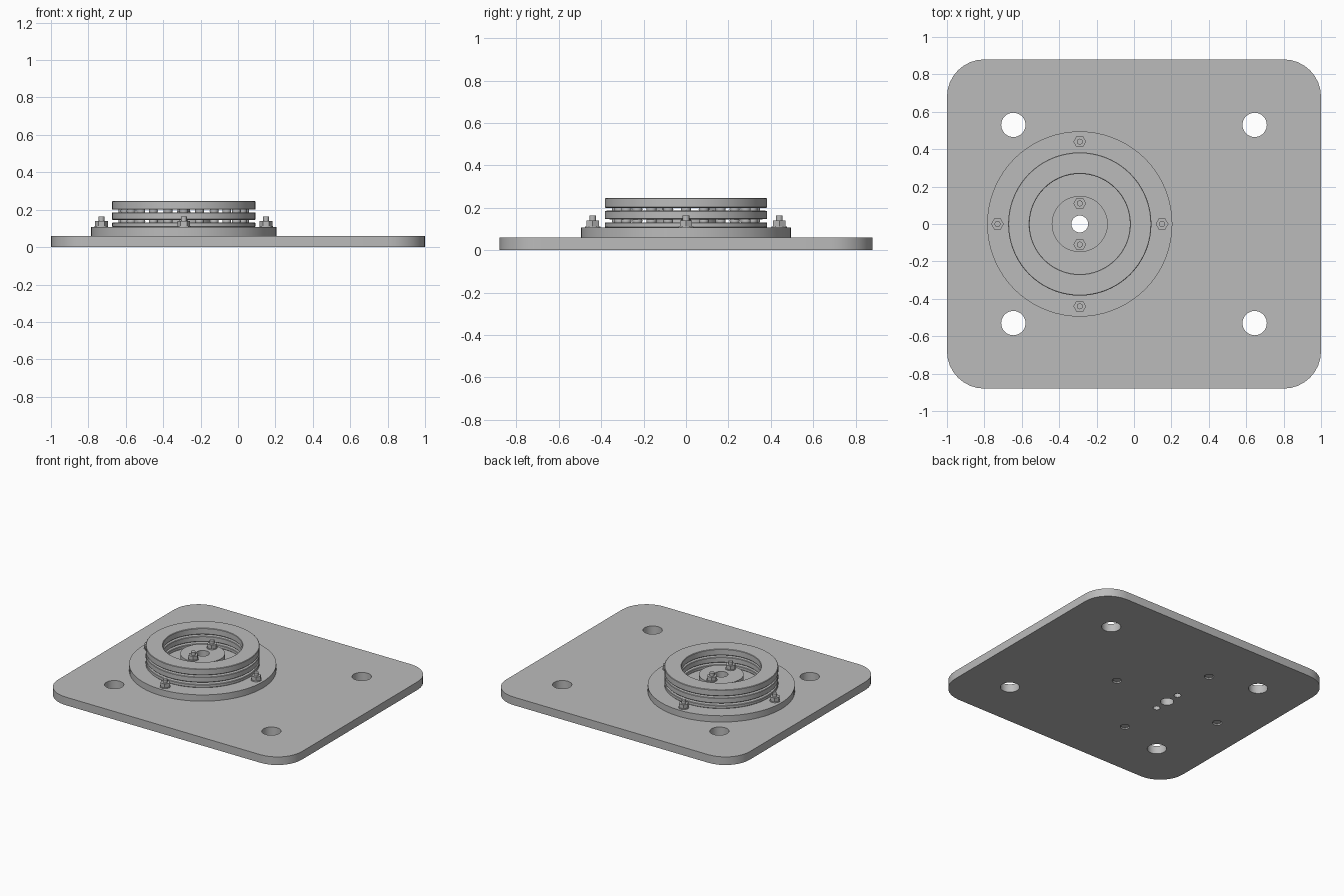
import bpy, bmesh
from math import pi, sin, cos, acos

if "Cube" in bpy.data.objects:
    bpy.data.objects.remove(bpy.data.objects["Cube"])

steel = bpy.data.materials.new("steel grey")
steel.use_nodes = True
GREY = (0.5, 0.5, 0.5, 1)
steel.diffuse_color = GREY
steel.node_tree.nodes["Principled BSDF"].inputs["Base Color"].default_value = GREY

CX = -0.29            # axis of the bearing
PLATE = 0.06          # top of the base plate
FLANGE = 0.107        # top of the flange
HUB = 0.185           # top of the hub


def finish(ob, angle=35):
    ob.data.materials.clear()
    ob.data.materials.append(steel)
    bpy.ops.object.select_all(action='DESELECT')
    ob.select_set(True)
    bpy.context.view_layer.objects.active = ob
    bpy.ops.object.shade_smooth_by_angle(angle=angle * pi / 180)
    return ob


def circle(x, y, r, n=32):
    return [(x + r * cos(2 * pi * i / n), y + r * sin(2 * pi * i / n)) for i in range(n)]


def slab(name, outlines, z0, z1):
    """Extrude closed outlines; inner outlines become holes."""
    cu = bpy.data.curves.new(name, 'CURVE')
    cu.dimensions = '2D'
    cu.fill_mode = 'BOTH'
    cu.extrude = (z1 - z0) / 2
    for pts in outlines:
        sp = cu.splines.new('POLY')
        sp.points.add(len(pts) - 1)
        for p, (x, y) in zip(sp.points, pts):
            p.co = (x, y, 0, 1)
        sp.use_cyclic_u = True
    ob = bpy.data.objects.new(name, cu)
    ob.location.z = (z0 + z1) / 2
    bpy.context.collection.objects.link(ob)
    bpy.ops.object.select_all(action='DESELECT')
    ob.select_set(True)
    bpy.context.view_layer.objects.active = ob
    bpy.ops.object.convert(target='MESH')
    ob = bpy.context.view_layer.objects.active
    bm = bmesh.new()
    bm.from_mesh(ob.data)
    bmesh.ops.remove_doubles(bm, verts=bm.verts, dist=1e-5)
    bmesh.ops.recalc_face_normals(bm, faces=bm.faces)
    bm.to_mesh(ob.data)
    bm.free()
    return finish(ob)


def lathe(name, profile, n=72):
    """Spin a closed (radius, z) profile about the bearing axis."""
    bm = bmesh.new()
    rings = [[bm.verts.new((CX + x, y, z)) for x, y in circle(0, 0, r, n)] for r, z in profile]
    for a, b in zip(rings, rings[1:] + rings[:1]):
        for i in range(n):
            j = (i + 1) % n
            bm.faces.new((a[i], a[j], b[j], b[i]))
    bmesh.ops.recalc_face_normals(bm, faces=bm.faces)
    me = bpy.data.meshes.new(name)
    bm.to_mesh(me)
    bm.free()
    ob = bpy.data.objects.new(name, me)
    bpy.context.collection.objects.link(ob)
    return finish(ob)


# Bolt positions
flange_bolts = [(CX + 0.44, 0), (CX, 0.44), (CX - 0.44, 0), (CX, -0.44)]
hub_bolts = [(CX, 0.11), (CX, -0.11)]
bore = circle(CX, 0, 0.045)
hub_holes = [circle(x, y, 0.024, 20) for x, y in hub_bolts]

# Base plate with rounded corners, mounting holes and bolt holes
R, K = 0.2, 8
outline = []
for q, (sx, sy) in enumerate([(1, 1), (-1, 1), (-1, -1), (1, -1)]):
    for k in range(K + 1):
        a = (q + k / K) * pi / 2
        outline.append((sx * (1 - R) + R * cos(a), sy * (0.88 - R) + R * sin(a)))
mounts = [circle(sx * 0.645, sy * 0.53, 0.065) for sx in (-1, 1) for sy in (-1, 1)]
bolt_holes = [circle(x, y, 0.032, 24) for x, y in flange_bolts]
slab("base_plate", [outline, bore] + mounts + bolt_holes + hub_holes, 0, PLATE)

# Round flange and central hub
slab("flange", [circle(CX, 0, 0.495, 72), bore] + hub_holes, PLATE, FLANGE)
slab("hub", [circle(CX, 0, 0.15, 48), bore] + hub_holes, FLANGE, HUB)

# Bearing races with ball grooves
INNER, OUTER, PITCH, BALL = 0.268, 0.383, 0.325, 0.024
GAPS = [(0.131, 0.146), (0.186, 0.2)]
BEVEL = 0.003


def groove(face, centre):
    """Arc across a race face, from the inner to the outer side."""
    a = acos(abs(face - centre) / (BALL + 0.0005))
    s = 1 if face > centre else -1
    return [(PITCH + BALL * sin(a * t / 4), centre + s * BALL * cos(a * t / 4))
            for t in range(-4, 5)]


def race(name, z0, z1, below=None, above=None):
    prof = [(INNER, z0 + BEVEL), (INNER + BEVEL, z0)]
    if below:
        prof += groove(z0, below)
    prof += [(OUTER - BEVEL, z0), (OUTER, z0 + BEVEL), (OUTER, z1 - BEVEL), (OUTER - BEVEL, z1)]
    if above:
        prof += groove(z1, above)[::-1]
    prof += [(INNER + BEVEL, z1), (INNER, z1 - BEVEL)]
    lathe(name, prof)


mid = [sum(g) / 2 for g in GAPS]
race("lower_race", FLANGE, GAPS[0][0], above=mid[0])
race("middle_race", GAPS[0][1], GAPS[1][0], below=mid[0], above=mid[1])
race("upper_race", GAPS[1][1], 0.246, below=mid[1])

# Two rows of bearing balls
for row, z in zip(("lower", "upper"), mid):
    bm = bmesh.new()
    for x, y in circle(CX, 0, PITCH, 24):
        made = bmesh.ops.create_uvsphere(bm, u_segments=16, v_segments=10, radius=BALL)
        bmesh.ops.translate(bm, verts=made["verts"], vec=(x, y, z))
    me = bpy.data.meshes.new(row + "_balls")
    bm.to_mesh(me)
    bm.free()
    balls = bpy.data.objects.new(row + "_balls", me)
    bpy.context.collection.objects.link(balls)
    finish(balls, 60)


# Washers, hex nuts and studs
def fastener(name, x, y, z, bottom):
    slab(name + "_washer", [circle(x, y, 0.036, 24)], z, z + 0.005)
    slab(name + "_nut", [circle(x, y, 0.034, 6)], z + 0.005, z + 0.033)
    slab(name + "_stud", [circle(x, y, 0.016, 16)], bottom, z + 0.056)


for i, (x, y) in enumerate(flange_bolts):
    fastener(f"flange_{i + 1}", x, y, FLANGE, 0.01)
    slab(f"flange_{i + 1}_bolt_head", [circle(x, y, 0.028, 6)], 0.006, 0.03)
for i, (x, y) in enumerate(hub_bolts):
    fastener(f"hub_{i + 1}", x, y, HUB, FLANGE)
